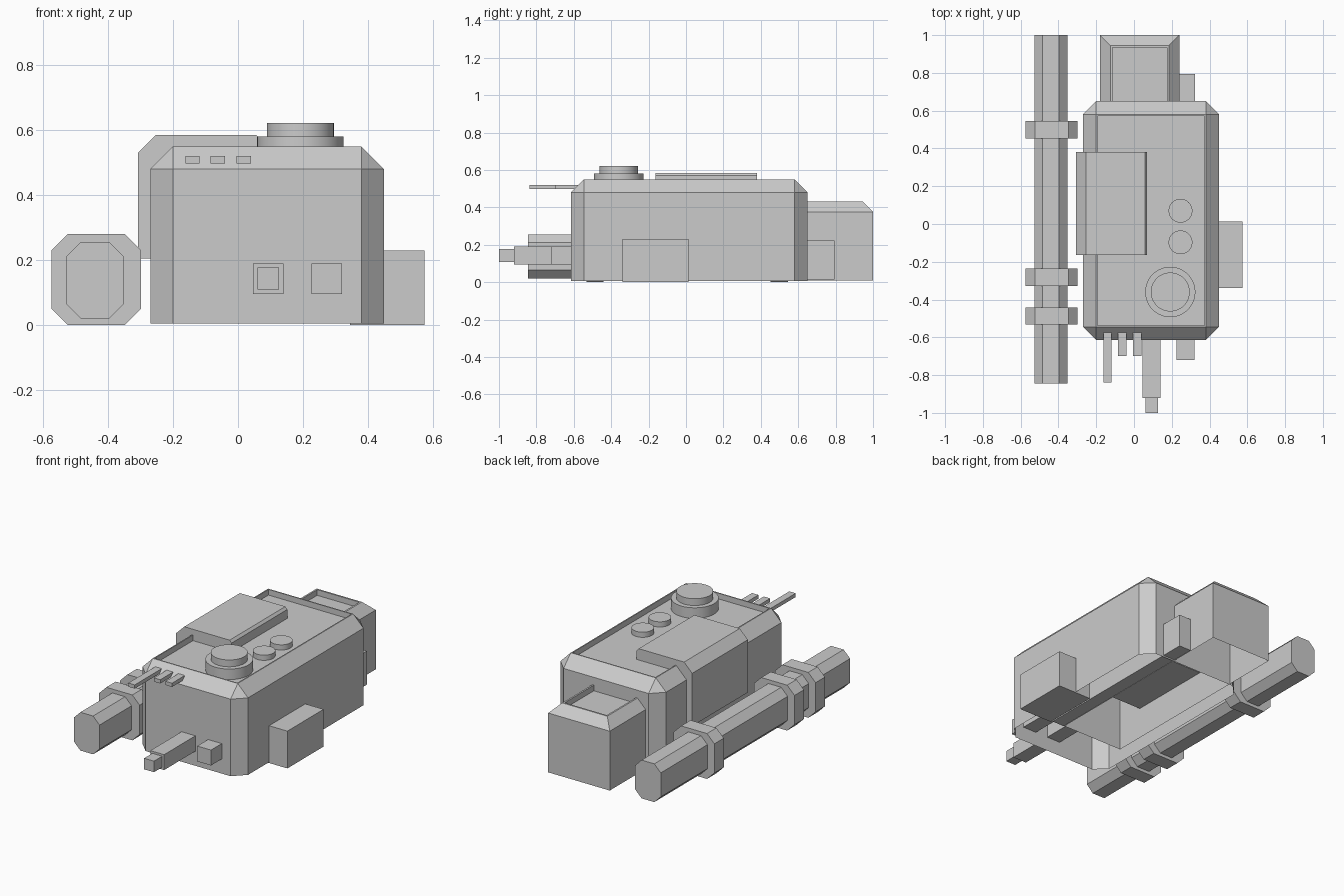
import bpy, bmesh
from mathutils import Vector, Matrix

if "Cube" in bpy.data.objects:
    bpy.data.objects.remove(bpy.data.objects["Cube"])


def finish(bm, name):
    bmesh.ops.recalc_face_normals(bm, faces=bm.faces)
    mesh = bpy.data.meshes.new(name)
    bm.to_mesh(mesh)
    bm.free()
    ob = bpy.data.objects.new(name, mesh)
    bpy.context.collection.objects.link(ob)
    return ob


def box_mesh(x, y, z):
    bm = bmesh.new()
    size = (x[1] - x[0], y[1] - y[0], z[1] - z[0])
    mid = Vector((sum(x) / 2, sum(y) / 2, sum(z) / 2))
    bmesh.ops.create_cube(bm, size=1, matrix=Matrix.Translation(mid) @ Matrix.Diagonal((*size, 1)))
    return bm


def box(name, x, y, z):
    return finish(box_mesh(x, y, z), name)


def housing(name, x, y, z, chamfer, rim, depth, round_sides):
    """Chamfered shell, open underneath, with a recessed top."""
    bm = box_mesh(x, y, z)
    edges = []
    for e in bm.edges:
        a, b = (v.co for v in e.verts)
        on_top = min(a.z, b.z) > z[1] - 1e-4
        vertical = abs(a.z - b.z) > 1e-4
        if on_top or (vertical and round_sides):
            edges.append(e)
    bmesh.ops.bevel(bm, geom=edges, offset=chamfer, segments=1, affect='EDGES', profile=0.5)
    bm.normal_update()
    bottom = min(bm.faces, key=lambda f: f.calc_center_median().z)
    bmesh.ops.delete(bm, geom=[bottom], context='FACES_ONLY')
    top = max(bm.faces, key=lambda f: f.calc_center_median().z)
    bmesh.ops.inset_region(bm, faces=[top], thickness=rim)
    floor = bmesh.ops.extrude_discrete_faces(bm, faces=[top])['faces'][0]
    bmesh.ops.translate(bm, vec=(0, 0, -depth), verts=floor.verts)
    # keep winding from the construction, only the outside is consistent
    return finish(bm, name)


def prism(name, profile, y0, y1):
    """Extrude an (x, z) profile along y."""
    bm = bmesh.new()
    face = bm.faces.new([bm.verts.new((px, y0, pz)) for px, pz in profile])
    ext = bmesh.ops.extrude_face_region(bm, geom=[face])
    verts = [g for g in ext['geom'] if isinstance(g, bmesh.types.BMVert)]
    bmesh.ops.translate(bm, vec=(0, y1 - y0, 0), verts=verts)
    return finish(bm, name)


def octagon(x0, x1, z0, z1, c):
    return [(x0 + c, z0), (x1 - c, z0), (x1, z0 + c), (x1, z1 - c),
            (x1 - c, z1), (x0 + c, z1), (x0, z1 - c), (x0, z0 + c)]


def disc(name, x, y, r, z0, z1):
    bpy.ops.mesh.primitive_cylinder_add(vertices=48, radius=r, depth=z1 - z0,
                                        location=(x, y, (z0 + z1) / 2))
    bpy.context.object.name = name
    bpy.ops.object.shade_smooth_by_angle()


# Main body and the rear housing running through it
housing("main_body", (-0.27, 0.45), (-0.615, 0.65), (0.005, 0.55), 0.07, 0.01, 0.035, True)
housing("rear_housing", (-0.18, 0.24), (-0.34, 1.0), (0.01, 0.432), 0.056, 0.015, 0.035, False)

# Cover wrapped over the left shoulder
prism("shoulder_cover", [(-0.308, 0.205), (0.07, 0.205), (0.07, 0.57), (0.057, 0.585),
                         (-0.253, 0.585), (-0.308, 0.53)], -0.163, 0.38)

# Side and rear blocks
box("side_block", (0.345, 0.575), (-0.34, 0.013), (0.0, 0.23))
box("rear_rail", (0.235, 0.322), (-0.35, 0.795), (0.015, 0.223))

# Front ports
box("front_port_long", (0.046, 0.14), (-0.92, -0.45), (0.095, 0.19))
box("front_port_tip", (0.06, 0.127), (-1.0, -0.9), (0.109, 0.177))
box("front_port_short", (0.226, 0.32), (-0.72, -0.45), (0.095, 0.19))

# Small prongs at the top of the front
for i, (px, py) in enumerate([(-0.162, -0.838), (-0.084, -0.7), (-0.004, -0.7)]):
    box(f"prong_{i + 1}", (px, px + 0.044), (py, -0.575), (0.497, 0.52))

# Dial and buttons on top
disc("dial_base", 0.192, -0.36, 0.133, 0.5, 0.58)
disc("dial_cap", 0.192, -0.36, 0.103, 0.57, 0.622)
for i, by in enumerate((0.07, -0.097)):
    disc(f"button_{i + 1}", 0.246, by, 0.063, 0.5, 0.547)

# Side tube with its clamps
prism("side_tube", octagon(-0.528, -0.353, 0.02, 0.256, 0.044), -0.845, 1.0)
for i, (y0, y1) in enumerate([(-0.533, -0.442), (-0.328, -0.236), (0.453, 0.545)]):
    prism(f"tube_clamp_{i + 1}", octagon(-0.575, -0.298, 0.0, 0.28, 0.05), y0, y1)
